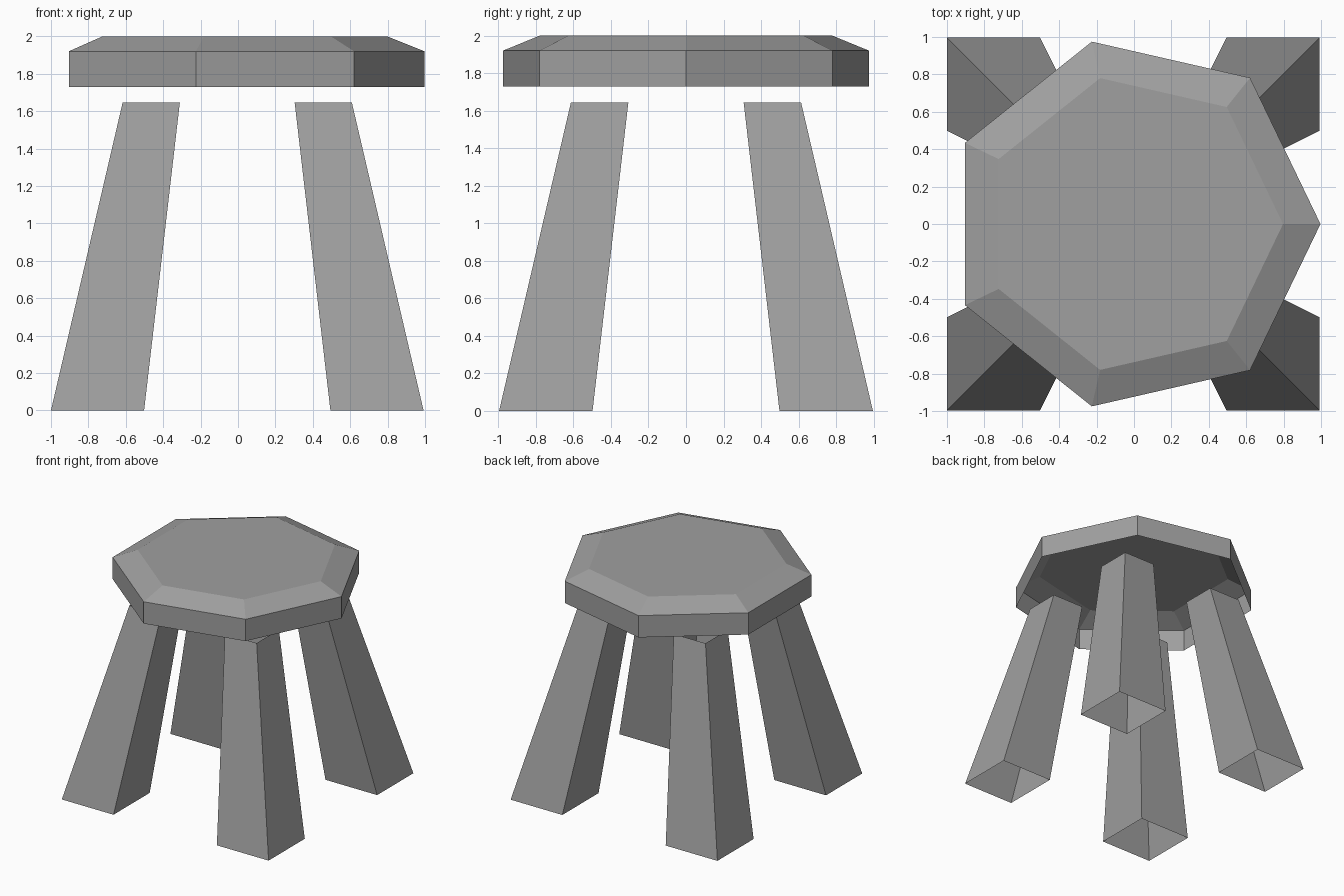
import bpy
import bmesh
from math import cos, sin, pi

cube = bpy.data.objects.get("Cube")
if cube:
    bpy.data.objects.remove(cube, do_unlink=True)

grey = bpy.data.materials.new("stone_grey")
grey.use_nodes = True
colour = (0.35, 0.35, 0.35, 1)
grey.diffuse_color = colour
grey.node_tree.nodes["Principled BSDF"].inputs["Base Color"].default_value = colour


def loft(name, rings, cap_top=False):
    """Join stacked rings of points with flat faces, open below."""
    bm = bmesh.new()
    loops = [[bm.verts.new(p) for p in ring] for ring in rings]
    for low, high in zip(loops, loops[1:]):
        for i in range(len(low)):
            j = (i + 1) % len(low)
            bm.faces.new((low[i], low[j], high[j], high[i]))
    if cap_top:
        bm.faces.new(loops[-1])
    mesh = bpy.data.meshes.new(name)
    bm.to_mesh(mesh)
    bm.free()
    mesh.materials.append(grey)
    obj = bpy.data.objects.new(name, mesh)
    bpy.context.collection.objects.link(obj)


def heptagon(radius, z):
    return [(radius * cos(2 * pi * i / 7) - 0.003, radius * sin(2 * pi * i / 7), z)
            for i in range(7)]


def leg_ring(sx, sy, inner, outer, z):
    ring = [(inner, inner), (outer, inner), (outer, outer), (inner, outer)]
    if sx * sy < 0:
        ring.reverse()  # keep mirrored faces pointing outward
    return [(sx * x - 0.004, sy * y, z) for x, y in ring]


# Seven-sided seat shell with a bevelled rim
loft("seat", [heptagon(1, 1.73), heptagon(1, 1.92), heptagon(0.8, 2)], cap_top=True)

# Four splayed, tapered hollow legs
for side, sx in (("left", 1), ("right", -1)):
    for end, sy in (("front", -1), ("back", 1)):
        loft(f"{end}_{side}_leg", [leg_ring(sx, sy, 0.498, 0.996, 0),
                                   leg_ring(sx, sy, 0.307, 0.613, 1.645)])
